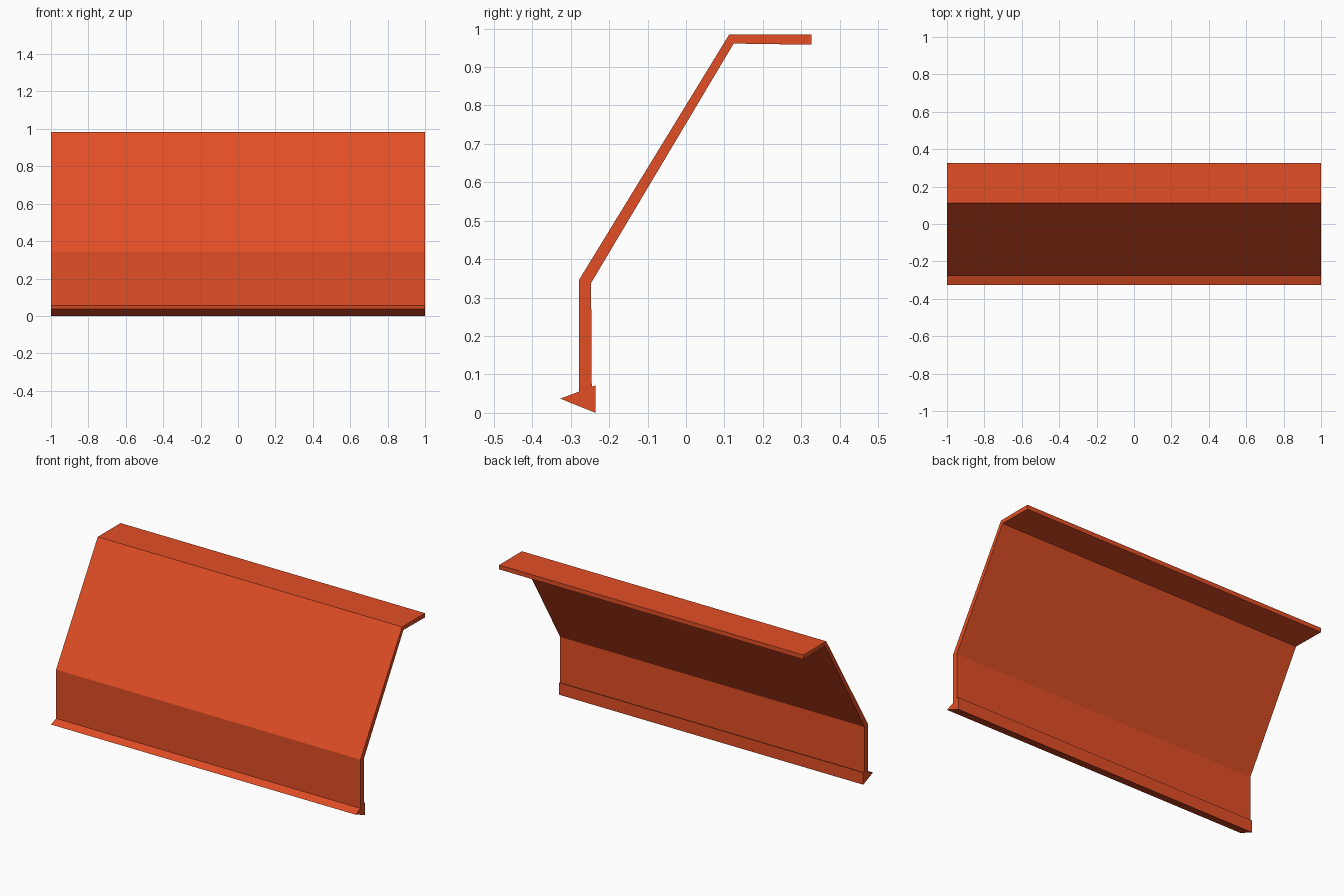
import bpy
import bmesh

HALF_WIDTH = 1.0

cube = bpy.data.objects.get("Cube")
if cube:
    bpy.data.objects.remove(cube, do_unlink=True)

# Single orange-red paint
paint = bpy.data.materials.new("orange_red_paint")
paint.use_nodes = True
colour = (0.76, 0.077, 0.019, 1.0)
paint.diffuse_color = colour
paint.node_tree.nodes["Principled BSDF"].inputs["Base Color"].default_value = colour


def extrude_profile(name, profile):
    """Sweep a closed (y, z) outline across the full width along x."""
    bm = bmesh.new()
    face = bm.faces.new([bm.verts.new((-HALF_WIDTH, y, z)) for y, z in profile])
    swept = bmesh.ops.extrude_face_region(bm, geom=[face])["geom"]
    verts = [v for v in swept if isinstance(v, bmesh.types.BMVert)]
    bmesh.ops.translate(bm, verts=verts, vec=(2 * HALF_WIDTH, 0, 0))
    bmesh.ops.recalc_face_normals(bm, faces=bm.faces)
    mesh = bpy.data.meshes.new(name)
    bm.to_mesh(mesh)
    bm.free()
    mesh.materials.append(paint)
    obj = bpy.data.objects.new(name, mesh)
    bpy.context.collection.objects.link(obj)
    return obj


# Folded sheet: upright base, sloping face and level top flange
extrude_profile("folded_panel", [
    (-0.279, 0.04), (-0.279, 0.345), (0.112, 0.984), (0.326, 0.984),
    (0.326, 0.958), (0.124, 0.961), (-0.247, 0.338), (-0.245, 0.04),
])

# Wedge-shaped edge along the foot
extrude_profile("bottom_edge", [
    (-0.327, 0.037), (-0.235, 0.072), (-0.235, 0.0),
])
